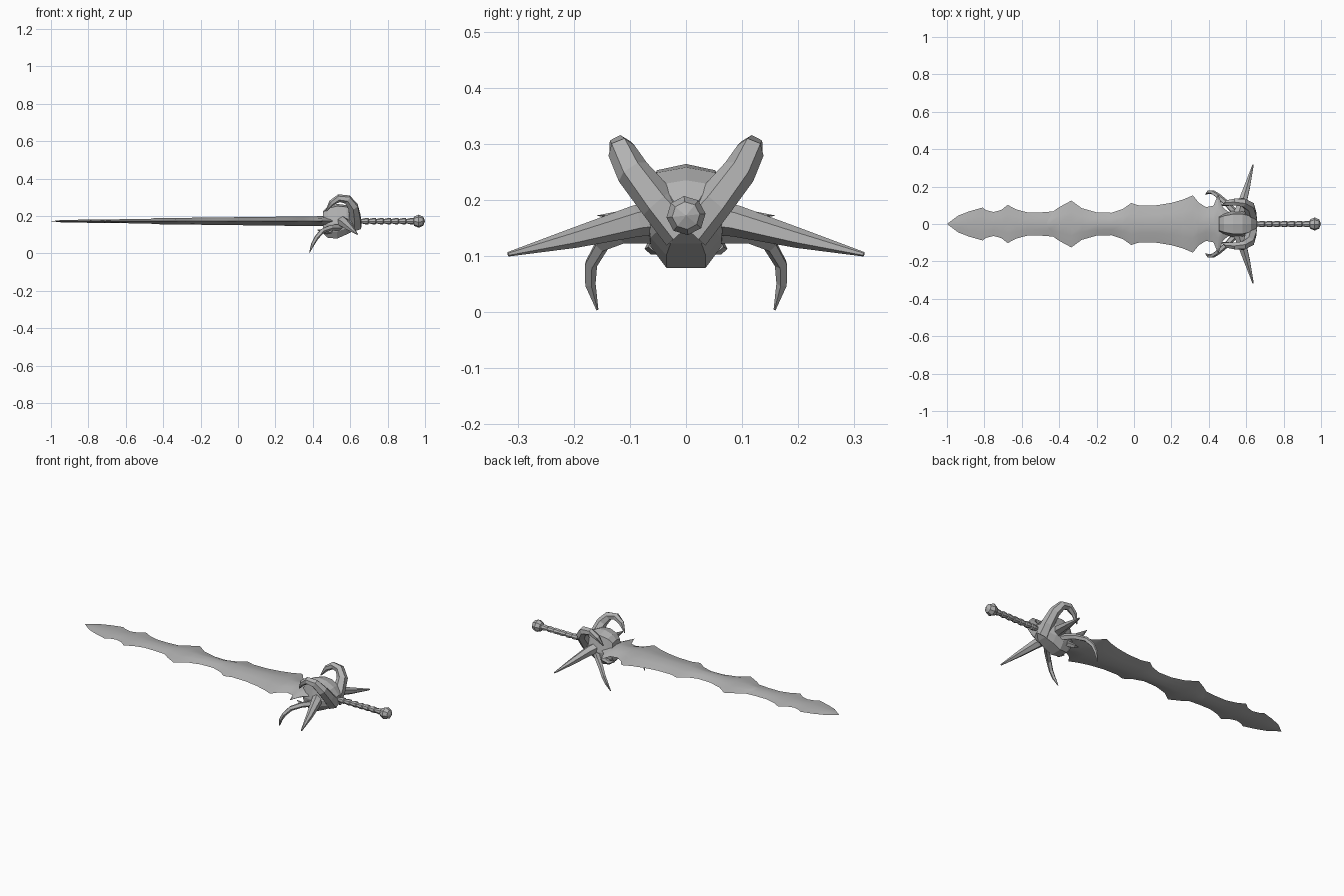
import bpy, bmesh, math
from mathutils import Vector

cube = bpy.data.objects.get("Cube")
if cube:
    bpy.data.objects.remove(cube, do_unlink=True)

MID = 0.172  # height of the sword axis

steel = bpy.data.materials.new("grey_steel")
steel.use_nodes = True
GREY = (0.45, 0.45, 0.45, 1)
steel.diffuse_color = GREY
steel.node_tree.nodes["Principled BSDF"].inputs["Base Color"].default_value = GREY


def loft(name, rings, smooth=None, mirror=False):
    """Skin a list of equal-length point rings and cap both ends."""
    bm = bmesh.new()
    rows = [[bm.verts.new(p) for p in ring] for ring in rings]
    n = len(rows[0])
    for a, b in zip(rows, rows[1:]):
        for i in range(n):
            j = (i + 1) % n
            bm.faces.new((a[i], a[j], b[j], b[i]))
    bm.faces.new(rows[0])
    bm.faces.new(rows[-1])
    bmesh.ops.remove_doubles(bm, verts=bm.verts, dist=0.0003)
    bmesh.ops.recalc_face_normals(bm, faces=bm.faces)
    mesh = bpy.data.meshes.new(name)
    bm.to_mesh(mesh)
    bm.free()
    mesh.materials.append(steel)
    obj = bpy.data.objects.new(name, mesh)
    bpy.context.collection.objects.link(obj)
    if mirror:
        mod = obj.modifiers.new("Mirror", "MIRROR")
        mod.use_axis = (False, True, False)
    if smooth:
        bpy.ops.object.select_all(action="DESELECT")
        obj.select_set(True)
        bpy.context.view_layer.objects.active = obj
        bpy.ops.object.shade_smooth_by_angle(angle=math.radians(smooth))
    return obj


def tube(name, path, radii, sides=6, mirror=True):
    """Faceted tapering tube along a path."""
    pts = [Vector(p) for p in path]
    rings = []
    for i, (p, r) in enumerate(zip(pts, radii)):
        t = (pts[min(i + 1, len(pts) - 1)] - pts[max(i - 1, 0)]).normalized()
        u = t.cross(Vector((0.3, 1, 0.1))).normalized()
        if abs(t.y) > 0.9:
            u = t.cross(Vector((1, 0, 0))).normalized()
        v = t.cross(u)
        rings.append([p + r * (math.cos(a) * u + math.sin(a) * v)
                      for a in (math.tau * k / sides for k in range(sides))])
    return loft(name, rings, mirror=mirror)


def blade(name, outline, thickness):
    """Lens-section blade from (x, half width) stations."""
    rings = []
    for x, w in outline:
        t = thickness(x) if w else 0
        shape = [(-1, 0), (-0.5, 0.6), (0, 1), (0.5, 0.6),
                 (1, 0), (0.5, -0.6), (0, -1), (-0.5, -0.6)]
        rings.append([(x, w * a, MID + t * b) for a, b in shape])
    return loft(name, rings, smooth=40)


# Blade: a tip segment overlapped by the wider main segment
blade("blade_tip",
      [(-1, 0), (-0.94, 0.045), (-0.88, 0.068), (-0.81, 0.088), (-0.79, 0.074),
       (-0.75, 0.064), (-0.71, 0.075), (-0.675, 0.102), (-0.63, 0.078),
       (-0.57, 0.062), (-0.5, 0.062), (-0.42, 0.068), (-0.34, 0.045), (-0.22, 0)],
      lambda x: 0.006 + 0.012 * (x + 1))
blade("blade_main",
      [(-0.53, 0), (-0.45, 0.055), (-0.4, 0.09), (-0.335, 0.125), (-0.28, 0.085),
       (-0.2, 0.062), (-0.12, 0.06), (-0.06, 0.08), (-0.015, 0.112), (0.03, 0.098),
       (0.12, 0.1), (0.2, 0.113), (0.26, 0.13), (0.315, 0.153), (0.345, 0.115),
       (0.385, 0.09), (0.425, 0.098), (0.45, 0.16), (0.475, 0.09), (0.52, 0.05)],
      lambda x: 0.015 + 0.012 * (x + 0.53))

# Skull-shaped guard: octagonal sections along x
skull = []
for x, w, low, high in [(0.455, 0.045, 0.105, 0.225), (0.48, 0.058, 0.08, 0.25),
                        (0.53, 0.07, 0.075, 0.264), (0.58, 0.07, 0.098, 0.258),
                        (0.625, 0.055, 0.12, 0.235), (0.657, 0.025, 0.148, 0.195)]:
    h = high - low
    half = [(0, high), (0.75 * w, high - 0.06 * h), (w, low + 0.45 * h),
            (0.9 * w, low + 0.22 * h), (0.5 * w, low + 0.02 * h)]
    skull.append([(x, y, z) for y, z in half]
                 + [(x, -y, z) for y, z in reversed(half[1:])])
loft("skull_guard", skull)

# Heavy horns that rise from the back and curl toward the blade
tube("curled_horns",
     [(0.625, 0.005, 0.145), (0.625, 0.05, 0.195), (0.615, 0.095, 0.25),
      (0.585, 0.115, 0.288), (0.54, 0.118, 0.295), (0.5, 0.112, 0.27),
      (0.47, 0.1, 0.225)],
     [0.04, 0.034, 0.03, 0.025, 0.021, 0.016, 0.003])

# Straight side spikes
tube("side_spikes",
     [(0.55, 0.03, 0.172), (0.572, 0.09, 0.162), (0.605, 0.2, 0.132),
      (0.637, 0.317, 0.103)],
     [0.033, 0.028, 0.018, 0.004])

# Thin claws hooking down and forward
tube("hooked_claws",
     [(0.55, 0.05, 0.14), (0.495, 0.11, 0.138), (0.45, 0.15, 0.12),
      (0.42, 0.17, 0.085), (0.4, 0.171, 0.05), (0.382, 0.158, 0.004)],
     [0.018, 0.016, 0.014, 0.012, 0.01, 0.002], sides=5)

# Short fangs beside the blade root
tube("fangs",
     [(0.5, 0.05, 0.12), (0.46, 0.062, 0.115), (0.425, 0.055, 0.125)],
     [0.018, 0.012, 0.002], sides=5)

# Ribbed grip
grip = [(0.62, 0.016)]
for k in range(7):
    x = 0.66 + 0.04 * k
    grip += [(x, 0.012), (x + 0.022, 0.017), (x + 0.036, 0.017)]
grip.append((0.95, 0.012))
tube("grip", [(x, 0, MID) for x, r in grip], [r for x, r in grip],
     sides=8, mirror=False)

# Faceted ball pommel
angles = [math.pi * k / 4 for k in range(5)]
tube("pommel", [(0.966 - 0.034 * math.cos(a), 0, MID) for a in angles],
     [max(0.035 * math.sin(a), 0.0001) for a in angles], sides=8, mirror=False)
